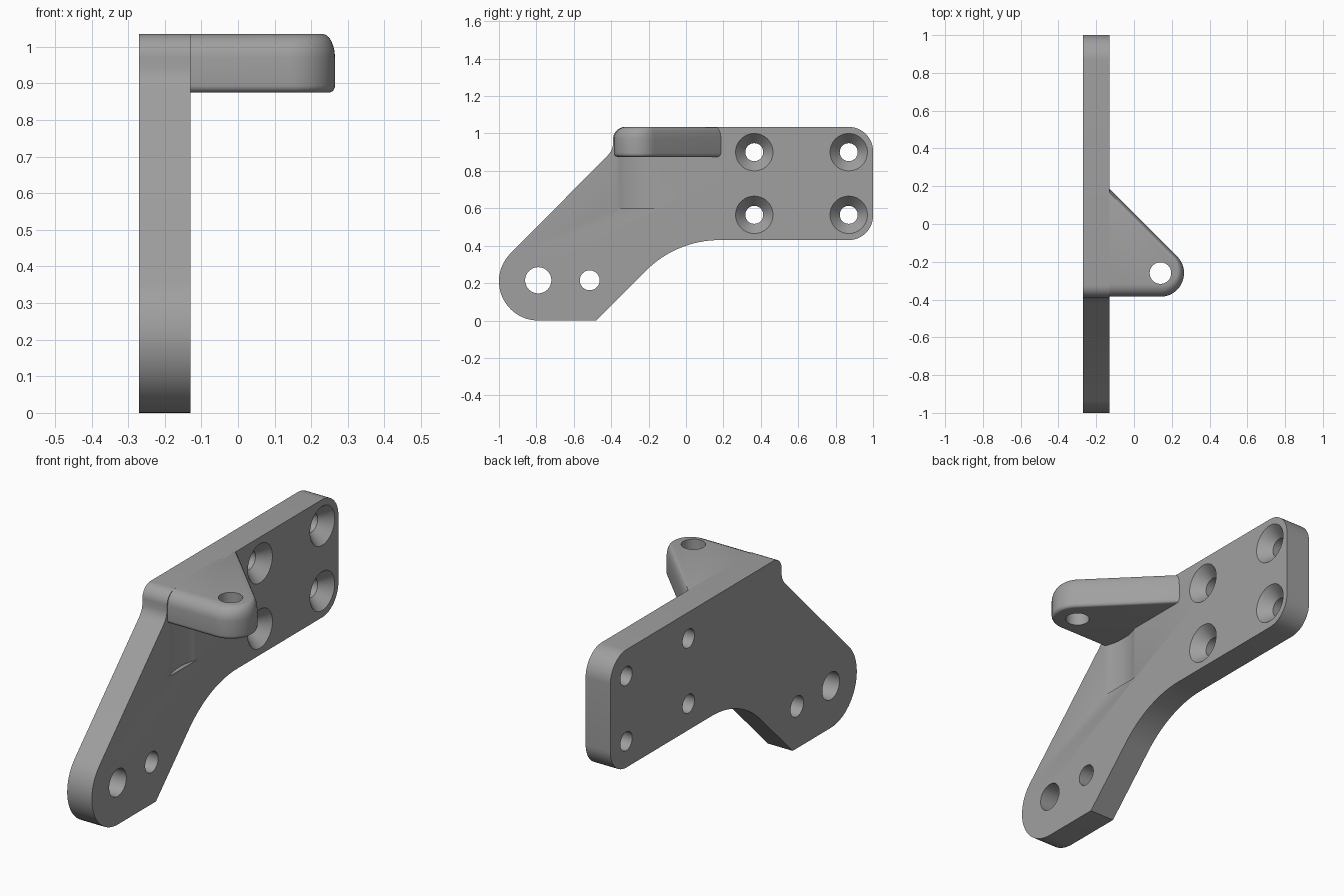
import bpy, bmesh, math
from mathutils import Matrix

if "Cube" in bpy.data.objects:
    bpy.data.objects.remove(bpy.data.objects["Cube"])

X0, X1 = -0.27, -0.13          # plate thickness range
Z0, Z1 = 0.875, 1.035          # flange height range

grey = bpy.data.materials.new("machined grey")
grey.diffuse_color = (0.35, 0.35, 0.35, 1)
grey.use_nodes = True
grey.node_tree.nodes["Principled BSDF"].inputs["Base Color"].default_value = grey.diffuse_color


def arc(cx, cy, r, a0, a1, n=12):
    return [(cx + r * math.cos(math.radians(a0 + (a1 - a0) * i / n)),
             cy + r * math.sin(math.radians(a0 + (a1 - a0) * i / n)))
            for i in range(n + 1)]


def loft(name, rings):
    """Closed solid from equal-length rings of points."""
    bm = bmesh.new()
    vs = [[bm.verts.new(p) for p in ring] for ring in rings]
    n = len(vs[0])
    for a, b in zip(vs, vs[1:]):
        for i in range(n):
            j = (i + 1) % n
            bm.faces.new((a[i], a[j], b[j], b[i]))
    bm.faces.new(vs[0][::-1])
    bm.faces.new(vs[-1])
    bmesh.ops.recalc_face_normals(bm, faces=bm.faces)
    me = bpy.data.meshes.new(name)
    bm.to_mesh(me)
    bm.free()
    me.materials.append(grey)
    ob = bpy.data.objects.new(name, me)
    bpy.context.collection.objects.link(ob)
    return ob


def lathe_x(y, z, sections):
    """Round cutter along x from (x, radius) sections."""
    return loft("hole_cutter", [[(x, p, q) for p, q in arc(y, z, r, 0, 352.5, 47)]
                                for x, r in sections])


def lathe_z(x, y, r, z0, z1, n=48):
    return loft("hole_cutter", [[(p, q, z) for p, q in arc(x, y, r, 0, 360 - 360 / n, n - 1)]
                                for z in (z0, z1)])


def cut(ob, cutters):
    bpy.context.view_layer.objects.active = ob
    for c in cutters:
        m = ob.modifiers.new("cut", 'BOOLEAN')
        m.operation, m.solver, m.object = 'DIFFERENCE', 'EXACT', c
        bpy.ops.object.modifier_apply(modifier=m.name)
        bpy.data.objects.remove(c)


# Side plate: rounded lower arm, swept underside, rounded mounting end
profile = (
    [(-0.48, 0.0)]
    + arc(0.18, -0.126, 0.556, 135, 90, 16)
    + arc(0.87, 0.56, 0.13, -90, 0)
    + arc(0.87, 0.905, 0.13, 0, 90)
    + arc(-0.325, 0.97, 0.065, 90, 180)
    + [(-0.39, 0.94), (-0.395, 0.918), (-0.403, 0.903), (-0.416, 0.885)]
    + arc(-0.79, 0.21, 0.21, 135, 270, 28)
)
plate = loft("side_plate", [[(x, y, z) for y, z in profile] for x in (X0, X1)])

cutters = [lathe_x(-0.79, 0.215, [(-0.4, 0.07), (0, 0.07)]),
           lathe_x(-0.515, 0.215, [(-0.4, 0.053), (0, 0.053)])]
# Countersunk mounting holes
for y in (0.365, 0.87):
    for z in (0.565, 0.9):
        cutters.append(lathe_x(y, z, [(-0.4, 0.048), (X1 - 0.06, 0.048),
                                      (X1, 0.1), (X1 + 0.1, 0.1)]))
# Shallow round clearance pocket under the flange
cutters.append(lathe_z(0.14, -0.26, 0.292, 0.6, Z0 + 0.005, 96))
cut(plate, cutters)


# Triangular flange with a rounded tip and softened edges
def flange_ring(z, front, slant):
    cx, cy, r, n = 0.14, -0.26, 0.125, 18
    pts = [(-0.15, cy - r + front, z)]
    for i in range(n + 1):
        t = i / n
        a = math.radians(-90 + 135 * t)
        rr = r - (front + (slant - front) * t)
        pts.append((cx + rr * math.cos(a), cy + rr * math.sin(a), z))
    s = cx + cy + (r - slant) * math.sqrt(2)
    pts += [(X1, s - X1, z), (-0.15, s - X1, z)]
    return pts


rings = []
N = 6
for i in range(N + 1):                       # lower rounding
    a = math.pi / 2 * i / N
    k = 1 - math.sin(a)
    rings.append(flange_ring(Z0 + 0.02 * (1 - math.cos(a)), 0.02 * k, 0.015 * k))
for i in range(N + 1):                       # upper rounding
    a = math.pi / 2 * i / N
    k = 1 - math.cos(a)
    rings.append(flange_ring(Z1 - 0.065 * (1 - math.sin(a)), 0.065 * k, 0.02 * k))
flange = loft("flange", rings)
cut(flange, [lathe_z(0.14, -0.26, 0.057, 0.8, 1.1)])

for ob in (plate, flange):
    bpy.ops.object.select_all(action='DESELECT')
    ob.select_set(True)
    bpy.context.view_layer.objects.active = ob
    bpy.ops.object.shade_smooth_by_angle(angle=math.radians(30))
